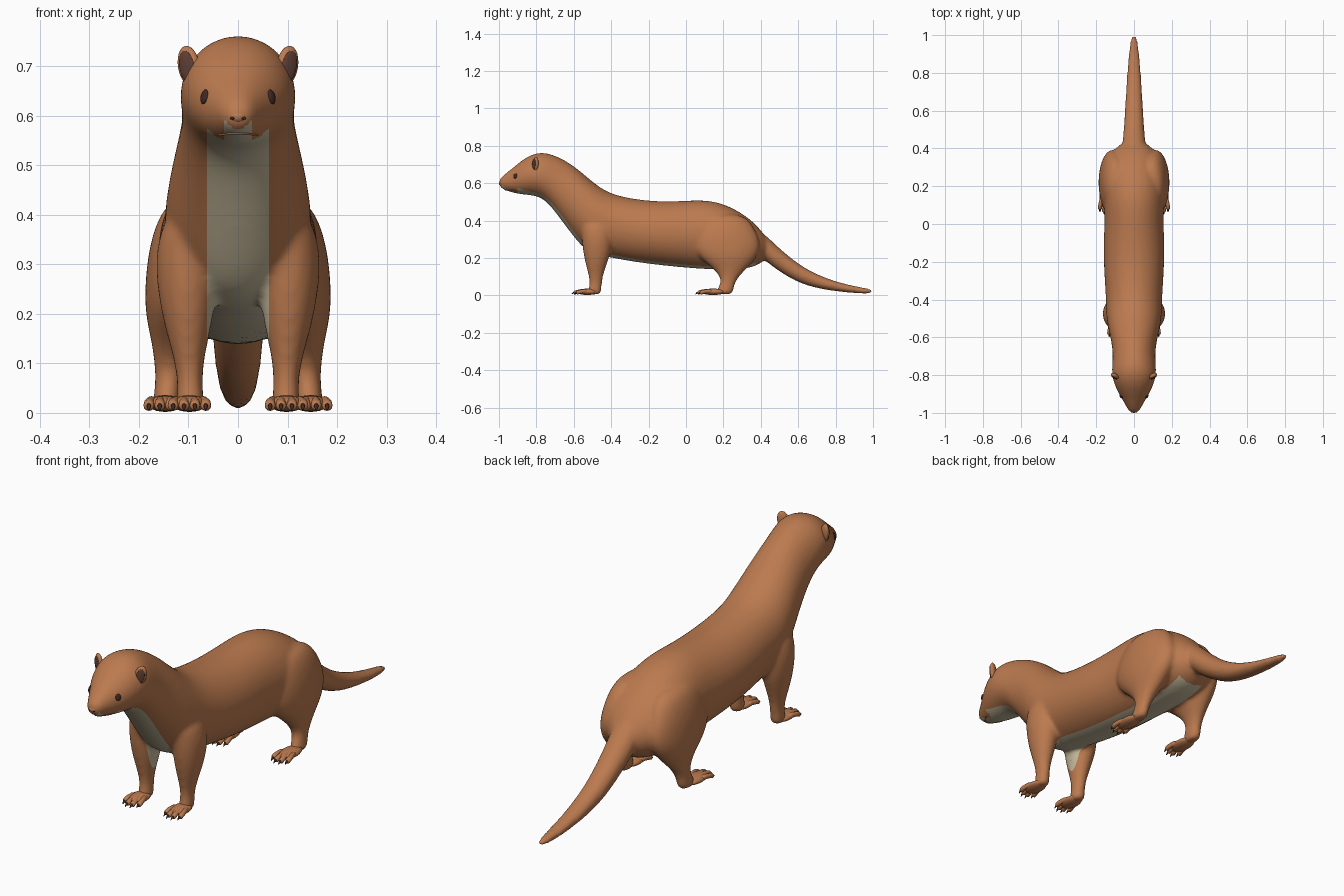
import bpy, bmesh, math
from mathutils import Vector, Matrix
from mathutils.bvhtree import BVHTree

if "Cube" in bpy.data.objects:
    bpy.data.objects.remove(bpy.data.objects["Cube"])


def material(name, rgb):
    m = bpy.data.materials.new(name)
    m.diffuse_color = (*rgb, 1)
    m.use_nodes = True
    m.node_tree.nodes["Principled BSDF"].inputs["Base Color"].default_value = m.diffuse_color
    return m


FUR = material("brown fur", (0.50, 0.195, 0.078))
CREAM = material("cream belly", (0.58, 0.50, 0.34))
DARK = material("dark eye", (0.05, 0.022, 0.017))
INNER = material("dark inner ear", (0.12, 0.048, 0.032))


def finish(name, bm, mats):
    bmesh.ops.recalc_face_normals(bm, faces=bm.faces)
    me = bpy.data.meshes.new(name)
    bm.to_mesh(me)
    bm.free()
    for m in mats:
        me.materials.append(m)
    ob = bpy.data.objects.new(name, me)
    bpy.context.collection.objects.link(ob)
    for p in me.polygons:
        p.use_smooth = True
    return ob


def loft(bm, sections, upright, n=20):
    """Rings (x, y, z, r1, r2): upright rings lie in xz, others in xy."""
    rings = []
    for x, y, z, a, b in sections:
        ring = []
        for i in range(n):
            t = 2 * math.pi * i / n
            u, v = a * math.cos(t), b * math.sin(t)
            ring.append(bm.verts.new((x + u, y, z + v) if upright else (x + u, y + v, z)))
        rings.append(ring)
    for r, q in zip(rings, rings[1:]):
        for i in range(n):
            j = (i + 1) % n
            bm.faces.new((r[i], r[j], q[j], q[i]))
    bm.faces.new(rings[0])
    bm.faces.new(rings[-1])


def slices(rows):
    """Rows (y, top, bottom, half width) to upright ring sections."""
    return [(0, y, (t + b) / 2, w, (t - b) / 2) for y, t, b, w in rows]


def ellipsoid(bm, loc, radii, rot=Matrix()):
    mat = Matrix.Translation(loc) @ rot @ Matrix.Diagonal((*radii, 1))
    bmesh.ops.create_uvsphere(bm, u_segments=20, v_segments=12, radius=1, matrix=mat)


# Head, neck and trunk
TRUNK = [(-1.0, .618, .585, .018), (-.985, .635, .57, .032), (-.96, .656, .558, .045),
         (-.92, .687, .546, .068), (-.88, .722, .539, .092), (-.83, .753, .534, .112),
         (-.78, .766, .525, .120), (-.73, .760, .485, .115), (-.67, .737, .405, .114),
         (-.60, .695, .31, .126), (-.54, .645, .24, .141), (-.47, .585, .21, .150),
         (-.40, .545, .20, .150), (-.30, .52, .18, .157), (-.15, .502, .16, .165),
         (0, .508, .145, .158), (.10, .513, .138, .160), (.20, .494, .135, .165),
         (.30, .442, .138, .155), (.37, .385, .152, .128), (.42, .325, .185, .080),
         (.44, .29, .22, .035)]
TAIL = [(.34, .36, .24, .055), (.40, .345, .205, .064), (.45, .30, .163, .060),
        (.50, .252, .126, .055), (.60, .167, .066, .049), (.70, .112, .037, .043),
        (.80, .074, .021, .037), (.90, .050, .011, .029), (.97, .038, .007, .020),
        (1.0, .030, .012, .010)]
FRONT_LEG = [(.085, -.48, .42, .055, .085), (.10, -.475, .33, .070, .085),
             (.103, -.475, .24, .060, .078), (.101, -.48, .17, .047, .058),
             (.099, -.482, .11, .031, .040), (.097, -.482, .06, .025, .032),
             (.097, -.49, .018, .030, .038), (.097, -.49, .004, .024, .030)]
HIND_LEG = [(.09, .21, .44, .050, .100), (.105, .21, .36, .072, .160),
            (.114, .215, .27, .075, .190), (.12, .225, .20, .069, .155),
            (.125, .235, .145, .050, .092), (.135, .232, .10, .034, .050),
            (.141, .222, .06, .026, .038), (.145, .205, .02, .029, .048),
            (.145, .205, .004, .023, .040)]
bm = bmesh.new()
loft(bm, slices(TRUNK), True)
loft(bm, slices(TAIL), True)
for s in (-1, 1):
    for leg in (FRONT_LEG, HIND_LEG):
        loft(bm, [(s * x, y, z, a, b) for x, y, z, a, b in leg], False)
# Parts are recalculated separately, then fused and softened
raw = finish("body_source", bm, [FUR])
raw.modifiers.new("round", 'SUBSURF').levels = 2
rm = raw.modifiers.new("fuse", 'REMESH')
rm.mode, rm.voxel_size = 'VOXEL', 0.009
sm = raw.modifiers.new("soften", 'SMOOTH')
sm.factor, sm.iterations = 0.5, 8
dg = bpy.context.evaluated_depsgraph_get()
fused = bpy.data.meshes.new_from_object(raw.evaluated_get(dg))
bpy.data.objects.remove(raw)

# Cream throat and belly: cut along straight edges, then colour by direction
bm = bmesh.new()
bm.from_mesh(fused)
for x in (-.063, -.028, .028, .063):
    bmesh.ops.bisect_plane(bm, geom=bm.verts[:] + bm.edges[:] + bm.faces[:],
                           plane_co=(x, 0, 0), plane_no=(1, 0, 0))
bm.normal_update()
for f in bm.faces:
    c = f.calc_center_median()
    width = .028 if c.y < -.90 else .063
    f.material_index = int(abs(c.x) < width and f.normal.z < -.15
                           and -.985 < c.y < .37 and c.z > .12)
tree = BVHTree.FromBMesh(bm)
finish("body", bm, [FUR, CREAM])

# Feet: palm, four toes and claws
for label, cx, back, tip in (("front", .098, -.48, -.60), ("hind", .147, .20, .062)):
    for s, side in ((-1, "left"), (1, "right")):
        bm = bmesh.new()
        mid = back * .6 + tip * .4
        ellipsoid(bm, (s * cx, mid, .019), (.036, abs(back - tip) * .48, .017))
        claws = bmesh.new()
        for i in range(4):
            k = i - 1.5
            x0, x1 = s * (cx + k * .015), s * (cx + k * .022)
            end = tip + (.014 if abs(k) > 1 else 0)
            loft(bm, [(x0, end + .075, .018, .009, .010), (x0 * .5 + x1 * .5, end + .045, .023, .010, .011),
                      (x1, end + .022, .020, .010, .010), (x1, end + .006, .015, .011, .011),
                      (x1, end, .014, .007, .007)], True, 12)
            loft(claws, [(x1, end + .004, .016, .005, .006), (x1, end - .006, .012, .004, .004),
                         (x1, end - .013, .006, .001, .001)], True, 8)
        finish(f"{label}_foot_{side}", bm, [FUR])
        finish(f"{label}_claws_{side}", claws, [DARK])

# Eyes set on the head surface, and ears with dark hollows
for s, side in ((-1, "left"), (1, "right")):
    p, n, _, _ = tree.find_nearest(Vector((s * .066, -.912, .638)))
    bm = bmesh.new()
    ellipsoid(bm, p, (.011, .015, .006), n.to_track_quat('Z', 'Y').to_matrix().to_4x4())
    finish(f"eye_{side}", bm, [DARK])

    turn = Matrix.Rotation(s * math.radians(28), 4, 'Z') @ Matrix.Rotation(s * math.radians(12), 4, 'Y')
    centre = Vector((s * .099, -.805, .700))
    bm = bmesh.new()
    ellipsoid(bm, centre, (.024, .013, .042), turn)
    finish(f"ear_{side}", bm, [FUR])
    bm = bmesh.new()
    ellipsoid(bm, centre + turn @ Vector((0, -.010, -.001)), (.017, .0045, .033), turn)
    finish(f"inner_ear_{side}", bm, [INNER])

# Nose pad with nostrils
bm = bmesh.new()
ellipsoid(bm, (0, -.982, .598), (.021, .018, .014))
finish("nose", bm, [FUR])
bm = bmesh.new()
for s in (-1, 1):
    ellipsoid(bm, (s * .011, -.996, .595), (.005, .003, .003))
finish("nostrils", bm, [DARK])

# Mouth: a thin lip following the muzzle
bm = bmesh.new()
lip = []
for i in range(-6, 7):
    t = i / 6
    p = tree.find_nearest(Vector((t * .048, -.972 + .052 * t * t, .556 - .004 * t * t)))[0]
    lip.append((p.x, p.y, p.z, .003, .003))
rings = []
for x, y, z, a, b in lip:
    rings.append([bm.verts.new((x, y + a * math.cos(k * math.pi / 3), z + b * math.sin(k * math.pi / 3)))
                  for k in range(6)])
for r, q in zip(rings, rings[1:]):
    for k in range(6):
        bm.faces.new((r[k], r[(k + 1) % 6], q[(k + 1) % 6], q[k]))
finish("mouth", bm, [FUR])
